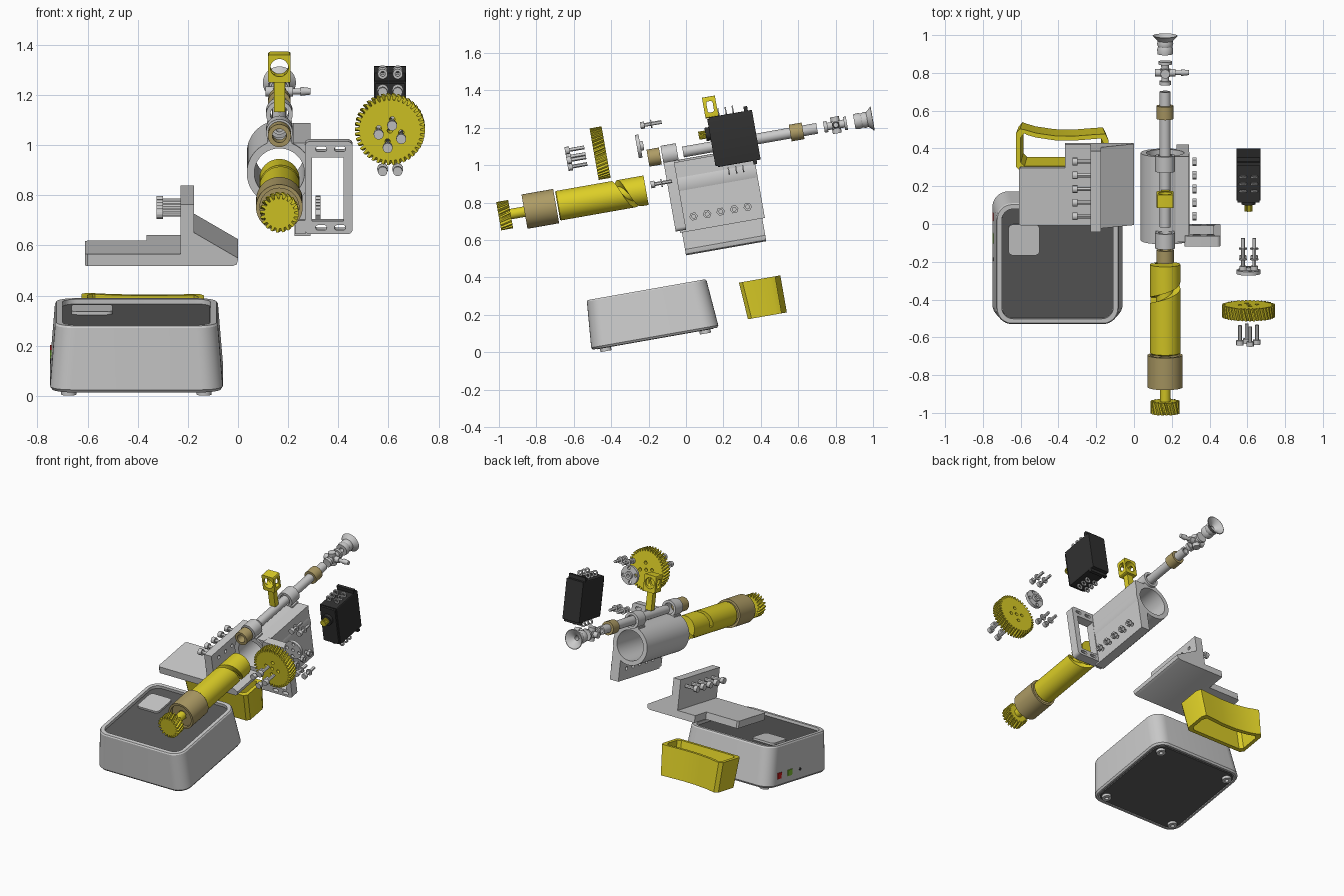
import bpy, bmesh
from math import sin, cos, pi, radians

if "Cube" in bpy.data.objects:
    bpy.data.objects.remove(bpy.data.objects["Cube"])

def mat(name, c):
    m = bpy.data.materials.new(name)
    m.diffuse_color = (*c, 1)
    m.use_nodes = True
    m.node_tree.nodes["Principled BSDF"].inputs["Base Color"].default_value = m.diffuse_color
    return m
YEL = mat("yellow", (.72, .62, .02)); TAN = mat("tan", (.42, .33, .13))
BLK = mat("black", (.03, .03, .03)); DRK = mat("dark_grey", (.1, .1, .1))
RED = mat("red", (.6, .01, .01)); GRN = mat("green", (.2, .5, .03))

# Everything is built level (x, u, w) and tilted 10 degrees about x at the end.
def loft(bm, rings, cap=True, loop=False):
    vs = [[bm.verts.new(p) for p in r] for r in rings]
    n = len(vs[0])
    pairs = list(zip(vs, vs[1:])) + ([(vs[-1], vs[0])] if loop else [])
    for a, b in pairs:
        for i in range(n):
            j = (i + 1) % n
            bm.faces.new((a[i], a[j], b[j], b[i]))
    if cap and not loop:
        bm.faces.new(vs[0]); bm.faces.new(vs[-1])

def put(axis, p, q, t):
    return {'x': (t, p, q), 'u': (p, t, q), 'w': (p, q, t)}[axis]

def lathe(bm, axis, c, prof, n=40, tube=False):
    loft(bm, [[put(axis, c[0] + r * cos(2*pi*k/n), c[1] + r * sin(2*pi*k/n), t)
               for k in range(n)] for t, r in prof], loop=tube)

def cyl(bm, axis, c, a, b, r, n=40, hole=0):
    if hole:
        lathe(bm, axis, c, [(a, hole), (a, r), (b, r), (b, hole)], n, True)
    else:
        lathe(bm, axis, c, [(a, r), (b, r)], n)

def prism(bm, axis, pts, a, b):
    loft(bm, [[put(axis, p, q, t) for p, q in pts] for t in (a, b)])

def box(bm, x0, x1, u0, u1, w0, w1):
    prism(bm, 'w', [(x0, u0), (x1, u0), (x1, u1), (x0, u1)], w0, w1)

def rrect(x0, x1, y0, y1, r, n=8):
    out = []
    for k, (cx, cy) in enumerate([(x1-r, y1-r), (x0+r, y1-r), (x0+r, y0+r), (x1-r, y0+r)]):
        out += [(cx + r*cos(pi/2*(k+i/n)), cy + r*sin(pi/2*(k+i/n))) for i in range(n+1)]
    return out

def obj(name, build, m=None):
    bm = bmesh.new()
    build(bm)
    bmesh.ops.recalc_face_normals(bm, faces=bm.faces)
    me = bpy.data.meshes.new(name)
    bm.to_mesh(me); bm.free()
    o = bpy.data.objects.new(name, me)
    bpy.context.collection.objects.link(o)
    if m: me.materials.append(m)
    return o

def cut(o, build):
    c = obj("cutter", build)
    md = o.modifiers.new("cut", 'BOOLEAN')
    md.operation, md.object, md.solver = 'DIFFERENCE', c, 'EXACT'
    dg = bpy.context.evaluated_depsgraph_get()
    o.data = bpy.data.meshes.new_from_object(o.evaluated_get(dg))
    o.modifiers.clear()
    bpy.data.objects.remove(c)

def gear(bm, c, u0, u1, root, tip, teeth, twist):
    rings = []
    for s in range(5):
        ring = []
        for k in range(teeth):
            for f, r in ((0, root), (.3, root), (.45, tip), (.85, tip)):
                a = 2*pi*(k+f)/teeth + twist*s/4
                ring.append((c[0] + r*cos(a), u0 + (u1-u0)*s/4, c[1] + r*sin(a)))
        rings.append(ring)
    loft(bm, rings)

def screw(bm, axis, c, a, head, end, hr=.019, sr=.009):
    cyl(bm, axis, c, a, a + head, hr, 12)
    cyl(bm, axis, c, a + head, end, sr, 12)

# control base
def base(bm):
    def ring(i, w, r):
        return [(x, u, w) for x, u in rrect(-.75+i, -.06-i, -.495+i, .195-i, r)]
    loft(bm, [ring(.03, .108, .06), ring(.02, .1, .07), ring(.008, .1, .08), ring(0, .112, .085),
              ring(.02, .358, .085), ring(.026, .366, .08), ring(.05, .366, .06), ring(.05, .342, .06)])
obj("control_base", base)
obj("base_top_panel", lambda b: prism(b, 'w', rrect(-.699, -.111, -.444, .144, .06), .343, .347), DRK)
obj("base_bottom_panel", lambda b: prism(b, 'w', rrect(-.72, -.09, -.465, .165, .06), .098, .107), DRK)
obj("paddle", lambda b: prism(b, 'w', rrect(-.665, -.5, -.105, .06, .025), .346, .36))
def feet(b):
    for sx in (-1, 1):
        for su in (-1, 1):
            cyl(b, 'w', (-.405 + .27*sx, -.15 + .27*su), .08, .1, .03, 24, .012)
obj("feet", feet)
obj("red_port", lambda b: box(b, -.749, -.735, .05, .09, .15, .19), RED)
obj("green_port", lambda b: box(b, -.749, -.735, -.07, -.02, .15, .19), GRN)
obj("power_hole", lambda b: cyl(b, 'x', (-.16, .17), -.749, -.735, .01, 16), BLK)

# curved waste bin, open top and bottom
def bin_ring(i, t, w):
    L, R, F = -.61-t+i, -.15+t-i, .357-t-i*-1
    rear = [(R, .51), (R-.015, .54), (-.22, .536), (-.32, .528), (-.42, .53), (-.52, .545),
            (-.57, .56), (L+.02, .568), (L, .545)]
    return [(x, u-i, w) for x, u in rear] + [(L, F+.02, w), (L+.02, F, w), (R-.02, F, w), (R, F+.02, w)]
obj("bin", lambda b: loft(b, [bin_ring(0, 0, .116), bin_ring(0, .014, .317),
                              bin_ring(.024, .014, .317), bin_ring(.024, 0, .116)], loop=True), YEL)

# bracket: slab, wedge and upright
bolt_u = [.166 + .0735*i for i in range(5)]
def bracket(b):
    prism(b, 'u', [(-.365, .51), (-.02, .51), (-.005, .517), (0, .535), (0, .542), (-.175, .645), (-.175, .76),
                   (-.23, .76), (-.23, .558), (-.365, .558)], .09, .526)
def bolt_holes(a, c):
    return lambda b: [cyl(b, 'x', (u, .708), a, c, .012, 16) for u in bolt_u]
cut(obj("bracket", bracket), bolt_holes(-.24, -.1))
obj("bracket_shelf", lambda b: prism(b, 'w', [(-.365, .09), (-.365, .4), (-.6, .4), (-.61, .39), (-.61, .1), (-.6, .09)], .51, .558))
obj("bracket_bolts", lambda b: [screw(b, 'x', (u, .708), -.325, .025, -.22, .021, .011) for u in bolt_u])

# holder: tube, side plate, rod rings
AX, AW, RW = .165, .89, 1.057
obj("holder_tube", lambda b: cyl(b, 'u', (AX, AW), .07, .54, .13, 64, .1))
plate = obj("holder_plate", lambda b: prism(b, 'u', [(.29, 1.01), (.29, .634), (.225, .634), (.225, .78),
            (.267, .84), (.267, .94), (.22, 1.01)], .08, .54))
cut(plate, bolt_holes(.2, .32))
obj("plate_nuts", lambda b: [cyl(b, 'x', (u, .708), .31, .33, .023, 6, .011) for u in bolt_u])
def rod_rings(b):
    for a, c in ((.057, .14), (.47, .555)):
        cyl(b, 'u', (AX, RW), a, c, .053, 40, .036)
        box(b, AX-.05, AX+.05, max(a, .07), min(c, .54), .99, 1.02)
obj("rod_rings", rod_rings)

# servo mounting frame with window and slots
frame = obj("servo_frame", lambda b: prism(b, 'u', rrect(.267, .457, .645, 1.02, .02), .058, .115))
obj("frame_foot", lambda b: box(b, .227, .27, .058, .115, .645, .7))
def windows(b):
    box(b, .295, .42, 0, .2, .697, .955)
    for x in (.332, .407):
        for w in (.671, .989):
            prism(b, 'u', rrect(x-.022, x+.022, w-.01, w+.01, .009), 0, .2)
cut(frame, windows)

# barrel with helical groove, collar and pinion
barrel = obj("barrel", lambda b: lathe(b, 'u', (AX, AW), [(-.54, .075), (-.535, .08), (-.06, .08)], 64), YEL)
def helix(b):
    rings = []
    for k in range(61):
        t = k / 60
        a, u = pi*1.05 - 2*pi*.95*t, -.255 + .1*t + .09*t*t
        rings.append([(AX + r*cos(a), u + d, AW + r*sin(a))
                      for r, d in ((.045, -.016), (.1, -.016), (.1, .016), (.045, .016))])
    loft(b, rings)
cut(barrel, helix)
obj("collar", lambda b: cyl(b, 'u', (AX, AW), -.72, -.548, .093, 56, .078), TAN)
obj("collar_cap", lambda b: cyl(b, 'u', (AX, AW), -.7, -.56, .079, 48, .03), TAN)
obj("pinion_gear", lambda b: gear(b, (AX, AW), -.86, -.795, .06, .077, 20, .25), YEL)
obj("pinion_shaft", lambda b: cyl(b, 'u', (AX, AW), -.796, -.7, .028), YEL)

# rod, sleeves, valve and cup on the upper axis
R = (AX, RW)
obj("rod", lambda b: cyl(b, 'u', R, .17, .898, .029, 40, .018))
obj("front_sleeve", lambda b: cyl(b, 'u', R, -.02, .047, .046, 40, .028), TAN)
obj("rear_sleeve", lambda b: cyl(b, 'u', R, .752, .822, .045, 40, .028), TAN)
def valve(b):
    lathe(b, 'u', R, [(.935, .03), (.955, .03), (.955, .02), (.98, .02), (.98, .028), (1.02, .028),
                      (1.02, .02), (1.045, .022), (1.045, .036), (1.06, .036)])
    lathe(b, 'x', (1, RW), [(.11, .02), (.22, .02), (.22, .012), (.25, .012), (.25, .018), (.29, .013)], 24)
    cyl(b, 'w', (AX, 1), RW-.045, RW+.045, .024, 24)
obj("valve", valve)
obj("suction_cup", lambda b: lathe(b, 'u', R, [(1.1, .015), (1.1, .04), (1.125, .043), (1.14, .038), (1.155, .043),
    (1.17, .04), (1.182, .05), (1.198, .066), (1.2, .062), (1.18, .03), (1.165, .015)], 48, True))

# eyelet with stem
def eyelet(b):
    prism(b, 'u', rrect(.12, .21, 1.212, 1.325, .008, 3), .32, .39)
eye = obj("eyelet", eyelet, YEL)
cut(eye, lambda b: cyl(b, 'u', (AX, 1.272), .3, .41, .036))
cut(eye, lambda b: prism(b, 'x', rrect(.338, .372, 1.24, 1.3, .01), .1, .23))
obj("eyelet_stem", lambda b: box(b, .143, .187, .336, .374, 1.09, 1.215), YEL)

# drive gear, horn and their screws
G = (.606, 1.128)
cross = [(G[0] + dx*.045, G[1] + dw*.045) for dx, dw in ((.2, 1), (-1, .2), (-.2, -1), (1, -.2))]
big = obj("drive_gear", lambda b: gear(b, G, -.3, -.235, .122, .14, 40, .12), YEL)
cut(big, lambda b: [cyl(b, 'u', c, -.32, -.2, .011, 20) for c in cross + [G]])
obj("gear_screws", lambda b: [screw(b, 'u', c, -.45, .025, -.345, .02, .01) for c in cross])
horn = obj("servo_horn", lambda b: lathe(b, 'u', G, [(-.068, .063), (-.048, .063), (-.048, .025), (-.032, .025)], 48))
cut(horn, lambda b: [cyl(b, 'u', c, -.1, 0, .011, 20) for c in cross + [G]])

# mounting screws with washers and nuts
def mount(b):
    for x in (.577, .637):
        for w in (.914, 1.235):
            screw(b, 'u', (x, w), -.03, .022, .085, .019, .01)
            cyl(b, 'u', (x, w), .025, .032, .022, 24, .009)
            for u in (.39, .43, .468):
                cyl(b, 'u', (x, w), u, u + .007, .02, 24, .01)
obj("mounting_hardware", mount)

# servo
def servo(b):
    prism(b, 'u', rrect(.542, .67, .945, 1.215, .006, 3), .34, .572)
    prism(b, 'u', rrect(.548, .664, .952, 1.208, .006, 3), .328, .341)
    cyl(b, 'u', G, .305, .33, .036, 32)
    for a, c in ((.925, .95), (1.21, 1.24)):
        box(b, .542, .67, .53, .55, a, c)
obj("servo", servo, BLK)
obj("servo_spline", lambda b: gear(b, G, .268, .306, .018, .022, 16, 0), YEL)

# tilt everything and shade
for o in bpy.context.collection.objects:
    o.rotation_euler.x = radians(10)
    o.select_set(True)
    bpy.context.view_layer.objects.active = o
bpy.ops.object.shade_smooth_by_angle(angle=radians(30))
